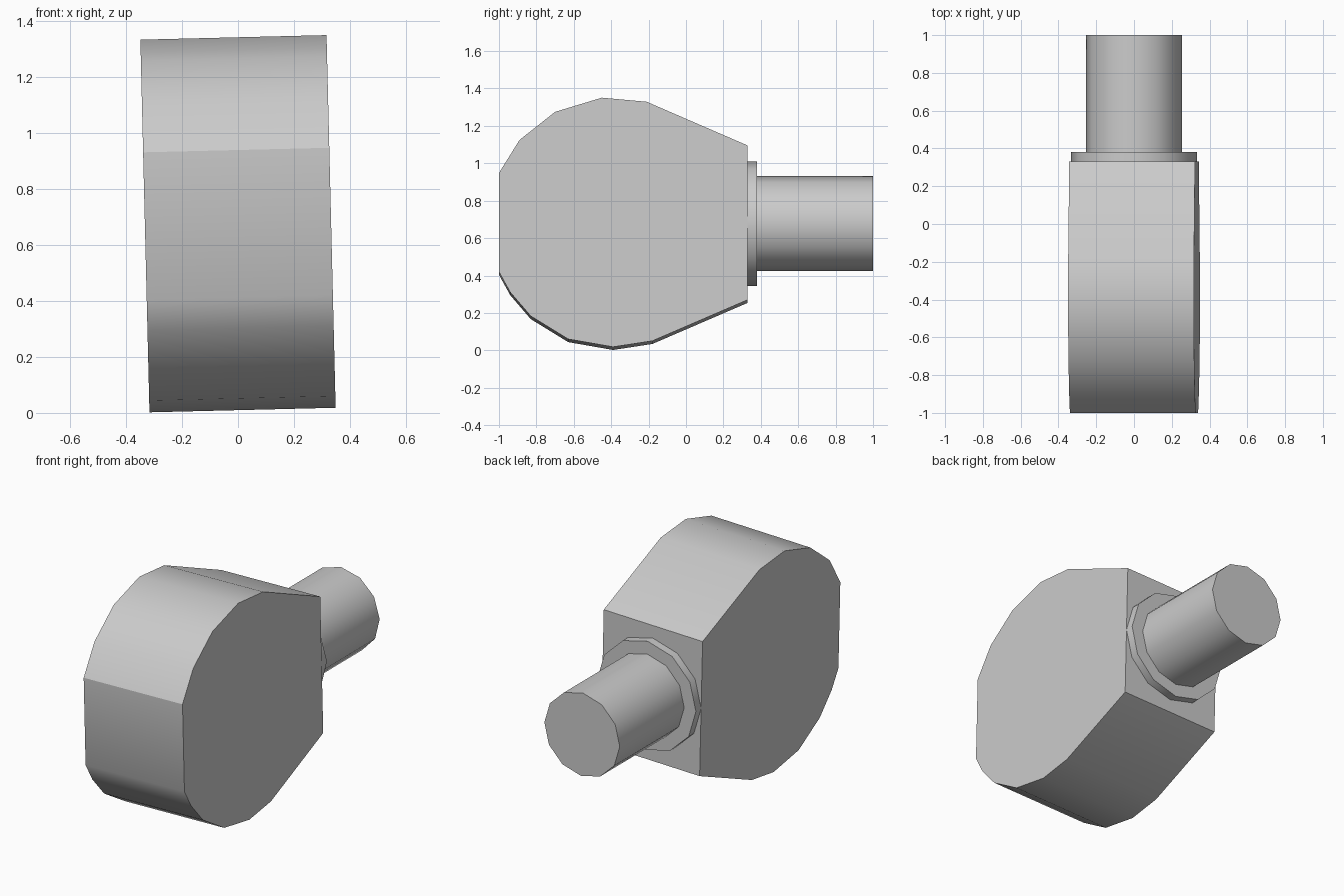
import bpy, bmesh, math
from mathutils import Matrix

cube = bpy.data.objects.get("Cube")
if cube:
    bpy.data.objects.remove(cube, do_unlink=True)

grey = bpy.data.materials.new("plain grey")
grey.use_nodes = True
grey.diffuse_color = (0.6, 0.6, 0.6, 1)
grey.node_tree.nodes["Principled BSDF"].inputs["Base Color"].default_value = (0.6, 0.6, 0.6, 1)

MID_Z = 0.677
TILT = Matrix.Rotation(math.radians(-1.4), 4, "Y")


def prism(name, outline, offset, smooth_angle):
    """Extrude a closed outline by offset, then tilt it about the long axis."""
    bm = bmesh.new()
    face = bm.faces.new([bm.verts.new(p) for p in outline])
    ext = bmesh.ops.extrude_face_region(bm, geom=[face], use_keep_orig=True)
    verts = [v for v in ext["geom"] if isinstance(v, bmesh.types.BMVert)]
    bmesh.ops.translate(bm, verts=verts, vec=offset)
    bmesh.ops.recalc_face_normals(bm, faces=bm.faces)
    bmesh.ops.transform(bm, matrix=Matrix.Translation((0, 0, MID_Z)) @ TILT, verts=bm.verts)
    mesh = bpy.data.meshes.new(name)
    bm.to_mesh(mesh)
    bm.free()
    mesh.materials.append(grey)
    obj = bpy.data.objects.new(name, mesh)
    bpy.context.collection.objects.link(obj)
    bpy.ops.object.select_all(action="DESELECT")
    obj.select_set(True)
    bpy.context.view_layer.objects.active = obj
    bpy.ops.object.shade_smooth_by_angle(angle=math.radians(smooth_angle))
    return obj


def circle(radius, y, sides=12):
    angles = [math.tau * i / sides for i in range(sides)]
    return [(radius * math.cos(a), y, radius * math.sin(a)) for a in angles]


# Rounded head with a flat nose, tapering to the neck
profile = [(-1, 0.94), (-0.89, 1.117), (-0.7, 1.267), (-0.45, 1.343), (-0.21, 1.321),
           (0.33, 1.087), (0.33, 0.262), (-0.18, 0.042), (-0.39, 0.01), (-0.63, 0.052),
           (-0.83, 0.175), (-0.94, 0.303), (-1, 0.412)]
HALF = 0.333
prism("head", [(-HALF, y, z - MID_Z) for y, z in profile], (2 * HALF, 0, 0), 30)

# Collar and shaft behind the head
prism("collar", circle(HALF, 0.32), (0, 0.06, 0), 35)
prism("shaft", circle(0.254, 0.37), (0, 0.63, 0), 35)
